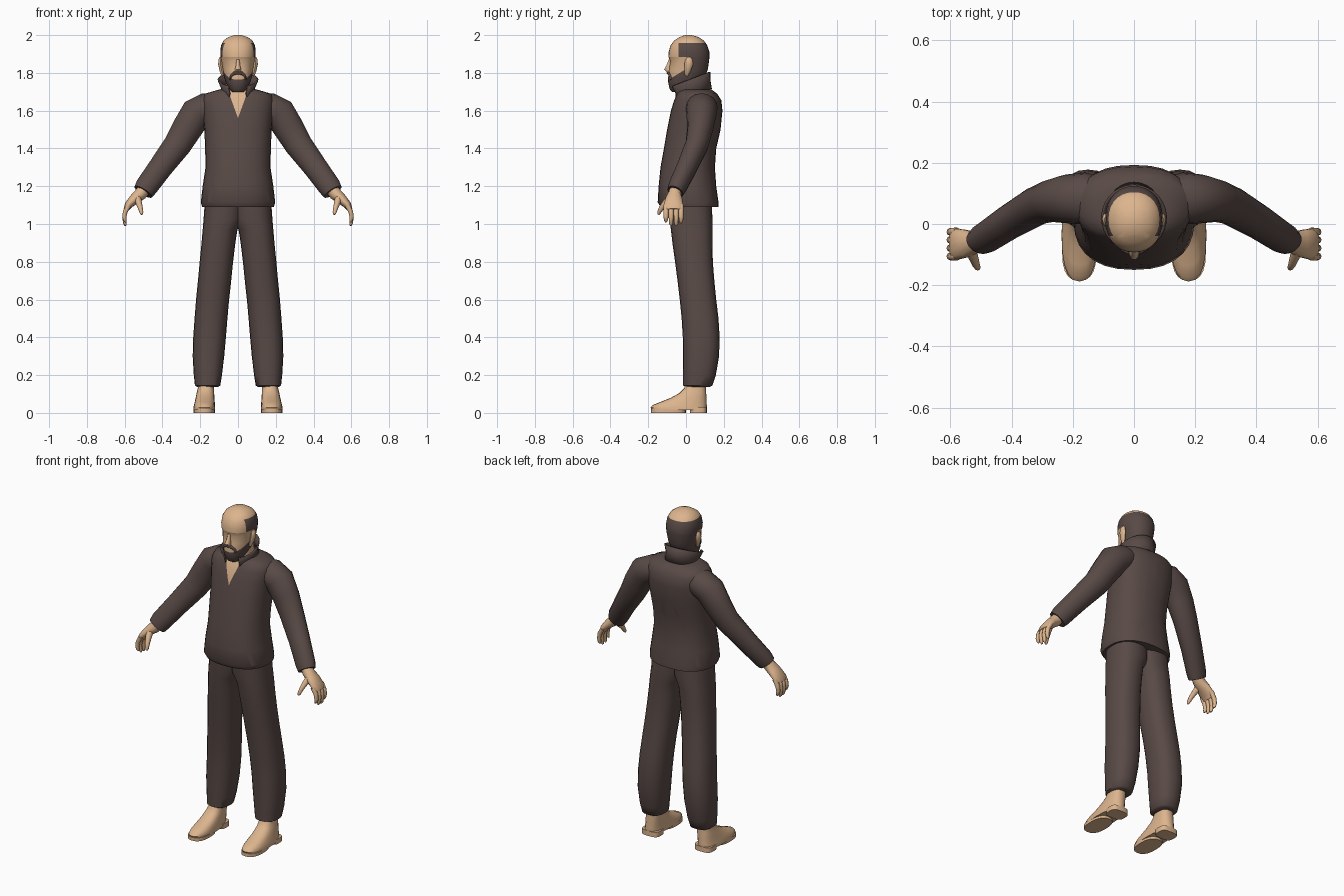
import bpy, bmesh, math
from mathutils import Vector


def material(name, rgb):
    m = bpy.data.materials.new(name)
    m.diffuse_color = (*rgb, 1)
    return m


SKIN = material("skin tan", (0.72, 0.46, 0.27))
DARK = material("dark brown", (0.098, 0.068, 0.061))


def finish(name, bm, mats, angle=50):
    bmesh.ops.recalc_face_normals(bm, faces=bm.faces)
    me = bpy.data.meshes.new(name)
    bm.to_mesh(me)
    bm.free()
    for m in mats:
        me.materials.append(m)
    ob = bpy.data.objects.new(name, me)
    bpy.context.collection.objects.link(ob)
    bpy.ops.object.select_all(action='DESELECT')
    ob.select_set(True)
    bpy.context.view_layer.objects.active = ob
    bpy.ops.object.shade_smooth_by_angle(angle=math.radians(angle))
    return ob


def loft(name, rings, mats, cuts=(), rule=None, closed=True, angle=50):
    """Skin a stack of rings, cut along planes, colour faces by a rule."""
    bm = bmesh.new()
    vs = [[bm.verts.new(p) for p in r] for r in rings]
    n = len(vs[0])
    for a, b in zip(vs, vs[1:]):
        for i in range(n if closed else n - 1):
            j = (i + 1) % n
            bm.faces.new((a[i], a[j], b[j], b[i]))
    if closed:
        bm.faces.new(vs[0])
        bm.faces.new(vs[-1])
    for co, no in cuts:
        bmesh.ops.bisect_plane(bm, geom=bm.verts[:] + bm.edges[:] + bm.faces[:],
                               plane_co=co, plane_no=no)
    if rule:
        for f in bm.faces:
            f.material_index = rule(f.calc_center_median())
    return finish(name, bm, mats, angle)


def slab(z, x0, x1, y0, y1, n=20, p=0.9, s=1):
    """Horizontal rounded ring inside the given bounds."""
    pts = []
    for i in range(n):
        t = math.tau * i / n
        c, d = math.cos(t), math.sin(t)
        x = (x0 + x1) / 2 + (x1 - x0) / 2 * math.copysign(abs(c) ** p, c)
        y = (y0 + y1) / 2 + (y1 - y0) / 2 * math.copysign(abs(d) ** p, d)
        pts.append((s * x, y, z))
    return pts


def tube(name, path, mats, n=12, s=1):
    """Tube along (x, y, z, half_width, half_depth) points."""
    cs = [Vector(p[:3]) for p in path]
    rings = []
    for i, (c, p) in enumerate(zip(cs, path)):
        d = (cs[min(i + 1, len(cs) - 1)] - cs[max(i - 1, 0)]).normalized()
        v = (Vector((0, 1, 0)) - d * d.y).normalized()
        u = v.cross(d)
        ring = []
        for k in range(n):
            t = math.tau * k / n
            q = c + u * p[3] * math.cos(t) + v * p[4] * math.sin(t)
            ring.append((s * q.x, q.y, q.z))
        rings.append(ring)
    return loft(name, rings, mats)


# Jacket body with an open skin-coloured neckline
body = [(1.09, .19, -.135, .172), (1.115, .197, -.15, .172), (1.2, .187, -.145, .16),
        (1.3, .172, -.135, .153), (1.4, .174, -.117, .16), (1.5, .178, -.10, .183),
        (1.6, .188, -.08, .193), (1.655, .192, -.063, .187), (1.69, .175, -.048, .165),
        (1.712, .10, -.035, .135)]
K, APEX = 0.36, 1.56
loft("jacket", [slab(z, -x, x, a, b, 28, .85) for z, x, a, b in body], [DARK, SKIN],
     cuts=[((0, 0, APEX), (1, 0, -K)), ((0, 0, APEX), (1, 0, K))],
     rule=lambda c: int(c.y < 0.02 and abs(c.x) < K * (c.z - APEX)))

# Standing collar, open at the front and higher at the back
low, mid, top = [], [], []
for i in range(25):
    t = math.radians(30 + 300 * i / 24)
    s, c = math.sin(t), math.cos(t)
    low.append((.092 * s, .035 - .098 * c, 1.685 - .03 * c))
    mid.append((.086 * s, .03 - .096 * c, 1.722 - .035 * c))
    top.append((.104 * s, .02 - .105 * c, 1.765 - .04 * c))
collar = loft("collar", [low, mid, top], [DARK], closed=False)
sol = collar.modifiers.new("thickness", 'SOLIDIFY')
sol.thickness = 0.008
sol.offset = 0

# Neck
loft("neck", [slab(1.60, -.07, .07, -.05, .12), slab(1.70, -.066, .066, -.035, .11),
              slab(1.82, -.06, .06, -.03, .10)], [SKIN])

# Head: bald crown, hair at the sides and back, full beard
skull = [(1.70, .032, -.075, -.01), (1.715, .047, -.087, .02), (1.75, .064, -.094, .07),
         (1.78, .074, -.094, .10), (1.82, .081, -.09, .116), (1.862, .088, -.084, .122),
         (1.885, .092, -.093, .124), (1.91, .094, -.092, .124), (1.945, .09, -.082, .113),
         (1.972, .076, -.062, .094), (1.99, .05, -.034, .066), (2.0, .018, -.005, .03)]


def head_rule(c):
    if c.z > 1.958:
        return 0
    if c.y > .025 or (c.z > 1.885 and c.y > -.04):
        return 1
    return int(c.z < 1.772 + .6 * (c.y + .08))


loft("head", [slab(z, -x, x, a, b, 28, .92) for z, x, a, b in skull], [SKIN, DARK],
     cuts=[((0, 0, 1.958), (0, 0, 1)), ((0, .025, 0), (0, 1, 0)), ((0, -.04, 0), (0, 1, 0)),
           ((0, 0, 1.885), (0, 0, 1)), ((0, -.08, 1.772), (0, -.6, 1))], rule=head_rule)

# Nose
loft("nose", [slab(1.806, -.016, .016, -.104, -.07, 10), slab(1.818, -.017, .017, -.117, -.07, 10),
              slab(1.84, -.011, .011, -.104, -.07, 10), slab(1.872, -.008, .008, -.091, -.07, 10)],
     [SKIN])

for s, side in ((1, "left"), (-1, "right")):
    # Moustache half running down into the beard
    tube(side + "_moustache", [(-.002, -.094, 1.80, .008, .009), (.02, -.091, 1.798, .009, .008),
                               (.036, -.083, 1.785, .007, .008), (.042, -.077, 1.765, .006, .008)],
         [DARK], 8, s)
    # Ear
    tube(side + "_ear", [(.078, .002, 1.785, .008, .008), (.086, .008, 1.81, .011, .016),
                         (.093, .014, 1.845, .012, .023), (.094, .016, 1.87, .01, .019),
                         (.092, .014, 1.882, .005, .009)], [SKIN], 8, s)

    # Sleeve
    tube(side + "_sleeve", [(.10, .08, 1.63, .055, .07), (.16, .083, 1.617, .08, .085),
                            (.22, .082, 1.585, .086, .08), (.27, .075, 1.505, .08, .069),
                            (.32, .058, 1.42, .073, .062), (.41, .005, 1.30, .064, .055),
                            (.485, -.045, 1.197, .06, .05), (.502, -.057, 1.17, .054, .044)],
         [DARK], 16, s)
    # Palm
    tube(side + "_palm", [(.485, -.047, 1.20, .035, .033), (.515, -.06, 1.16, .034, .034),
                          (.55, -.064, 1.13, .028, .046), (.58, -.066, 1.10, .021, .052),
                          (.593, -.066, 1.075, .014, .048)], [SKIN], 14, s)
    # Four curled fingers
    for k, (y, tip) in enumerate(((-.106, 1.01), (-.079, .992), (-.052, .99), (-.026, 1.005))):
        tube(f"{side}_finger_{k + 1}", [(.578, y, 1.10, .014, .014), (.597, y, 1.065, .0125, .0135),
                                        (.602, y, 1.035, .011, .0125), (.598, y, tip + .01, .009, .011),
                                        (.594, y, tip, .004, .005)], [SKIN], 8, s)
    # Thumb
    tube(side + "_thumb", [(.535, -.075, 1.145, .02, .022), (.526, -.105, 1.115, .017, .018),
                           (.517, -.13, 1.085, .013, .014), (.511, -.143, 1.06, .01, .01),
                           (.509, -.147, 1.05, .004, .005)], [SKIN], 8, s)

    # Trouser leg
    leg = [(.137, .105, .215, 0, .125), (.145, .094, .228, -.015, .14), (.2, .085, .234, -.015, .158),
           (.3, .073, .24, -.017, .175), (.4, .064, .237, -.017, .178), (.5, .056, .23, -.023, .172),
           (.6, .047, .222, -.033, .16), (.7, .036, .212, -.045, .15), (.8, .026, .203, -.058, .142),
           (.9, .014, .193, -.072, .14), (.97, .003, .187, -.08, .14), (1.03, -.03, .182, -.086, .14),
           (1.13, -.03, .175, -.09, .135)]
    loft(side + "_trouser_leg", [slab(z, a, b, c, d, 20, .85, s) for z, a, b, c, d in leg], [DARK])

    # Shoe upper, front sole and heel
    shoe = [(.014, .121, .237, -.18, .106), (.028, .121, .236, -.188, .11), (.042, .122, .233, -.175, .11),
            (.058, .123, .229, -.135, .109), (.08, .125, .224, -.08, .108), (.105, .126, .219, -.035, .107),
            (.13, .127, .213, -.01, .106), (.17, .13, .21, .002, .106)]
    loft(side + "_shoe", [slab(z, a, b, c, d, 20, .8, s) for z, a, b, c, d in shoe], [SKIN])
    loft(side + "_sole", [slab(z, .123, .235, -.186, .0, 20, .8, s) for z in (0, .02)], [SKIN])
    loft(side + "_heel", [slab(z, .121, .233, .02, .11, 20, .6, s) for z in (0, .03)], [SKIN])
